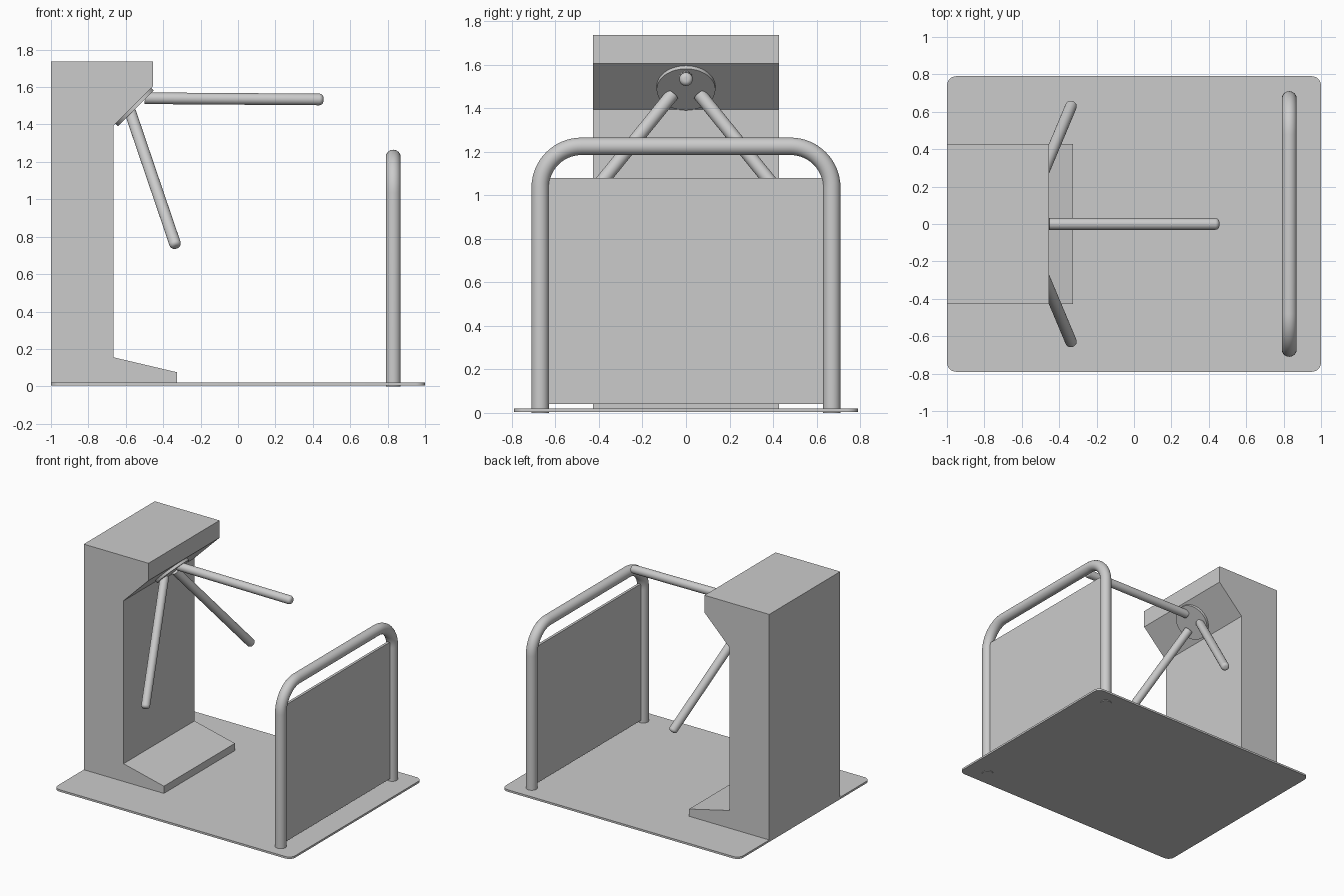
import bpy, bmesh, math
from mathutils import Vector, Matrix

if "Cube" in bpy.data.objects:
    bpy.data.objects.remove(bpy.data.objects["Cube"], do_unlink=True)

grey = bpy.data.materials.new("metal grey")
grey.use_nodes = True
COLOUR = (0.6, 0.6, 0.6, 1)
grey.diffuse_color = COLOUR
grey.node_tree.nodes["Principled BSDF"].inputs["Base Color"].default_value = COLOUR


def finish(name, bm, smooth=False):
    bmesh.ops.recalc_face_normals(bm, faces=bm.faces)
    mesh = bpy.data.meshes.new(name)
    bm.to_mesh(mesh)
    bm.free()
    mesh.materials.append(grey)
    obj = bpy.data.objects.new(name, mesh)
    bpy.context.collection.objects.link(obj)
    if smooth:
        bpy.ops.object.select_all(action="DESELECT")
        obj.select_set(True)
        bpy.context.view_layer.objects.active = obj
        bpy.ops.object.shade_smooth_by_angle(angle=math.radians(35))
    return obj


def box(name, low, high, corner=0):
    """Box between two corners, with optional rounded vertical edges."""
    low, high = Vector(low), Vector(high)
    bm = bmesh.new()
    bmesh.ops.create_cube(bm, size=1)
    bmesh.ops.scale(bm, vec=high - low, verts=bm.verts)
    bmesh.ops.translate(bm, vec=(low + high) / 2, verts=bm.verts)
    if corner:
        upright = [e for e in bm.edges
                   if abs(e.verts[0].co.z - e.verts[1].co.z) > 0.001]
        bmesh.ops.bevel(bm, geom=upright, offset=corner, segments=8,
                        profile=0.5, affect="EDGES")
    return finish(name, bm, corner > 0)


def extrude_profile(name, points, half_depth):
    """Side profile in x and z, extruded along y."""
    bm = bmesh.new()
    face = bm.faces.new([bm.verts.new((x, -half_depth, z)) for x, z in points])
    result = bmesh.ops.extrude_face_region(bm, geom=[face])
    moved = [g for g in result["geom"] if isinstance(g, bmesh.types.BMVert)]
    bmesh.ops.translate(bm, vec=(0, 2 * half_depth, 0), verts=moved)
    return finish(name, bm)


def rod(name, start, direction, length, radius, round_end=0):
    """Cylinder from a start point, with an optional rounded far rim."""
    bm = bmesh.new()
    bmesh.ops.create_cone(bm, cap_ends=True, segments=48, radius1=radius,
                          radius2=radius, depth=length)
    bmesh.ops.translate(bm, vec=(0, 0, length / 2), verts=bm.verts)
    if round_end:
        rim = [e for e in bm.edges if all(v.co.z > length * 0.9 for v in e.verts)]
        bmesh.ops.bevel(bm, geom=rim, offset=round_end, segments=6,
                        profile=0.5, affect="EDGES")
    turn = Vector((0, 0, 1)).rotation_difference(direction).to_matrix().to_4x4()
    bmesh.ops.transform(bm, matrix=Matrix.Translation(start) @ turn, verts=bm.verts)
    return finish(name, bm, True)


# Floor plate
box("floor_plate", (-1, -0.79, 0.005), (1, 0.79, 0.02), 0.05)

# Pedestal: foot, column, head and lid
DEPTH = 0.427
extrude_profile("pedestal_foot", [(-1, 0.02), (-0.325, 0.02), (-0.325, 0.075),
                                  (-0.665, 0.155), (-1, 0.155)], DEPTH)
box("pedestal_column", (-1, -DEPTH, 0.155), (-0.665, DEPTH, 1.395))
extrude_profile("pedestal_head", [(-1, 1.395), (-0.665, 1.395), (-0.455, 1.605),
                                  (-0.455, 1.653), (-1, 1.653)], DEPTH)
box("pedestal_lid", (-1, -DEPTH, 1.653), (-0.455, DEPTH, 1.737))

# Rotating hub on the sloping face, with three arms spread around its axis
axis = Vector((1, 0, -1)).normalized()
outward = Vector((1, 0, 1)).normalized()
hub = Vector((-0.56, 0, 1.5))
rod("hub_disc", hub - axis * 0.01, axis, 0.03, 0.135)
cone = math.radians(44.6)
for i, name in enumerate(("arm_level", "arm_back", "arm_front")):
    radial = Matrix.Rotation(i * math.tau / 3, 3, axis) @ outward
    direction = axis * math.cos(cone) + radial * math.sin(cone)
    rod(name, hub + axis * 0.015 + radial * 0.072, direction, 0.955, 0.031, 0.022)

# Guard rail: one bent tube
RAIL_X, HALF, TOP, BEND = 0.83, 0.67, 1.225, 0.19
path = [(RAIL_X, -HALF, 0)]
for side in (-1, 1):
    for step in range(17):
        t = step / 16 * math.pi / 2
        a = t if side < 0 else math.pi / 2 - t
        path.append((RAIL_X, side * (HALF - BEND + BEND * math.cos(a)),
                     TOP - BEND + BEND * math.sin(a)))
path.append((RAIL_X, HALF, 0))
bm = bmesh.new()
rings = []
for i, p in enumerate(path):
    p = Vector(p)
    before = Vector(path[max(i - 1, 0)])
    after = Vector(path[min(i + 1, len(path) - 1)])
    tangent = (after - p).normalized() if i == 0 else (p - before).normalized()
    if 0 < i < len(path) - 1:
        tangent = (tangent + (after - p).normalized()).normalized()
    across = Vector((1, 0, 0))
    normal = tangent.cross(across)
    rings.append([bm.verts.new(p + 0.04 * (across * math.cos(k * math.tau / 32)
                                           + normal * math.sin(k * math.tau / 32)))
                  for k in range(32)])
for one, two in zip(rings, rings[1:]):
    for k in range(32):
        j = (k + 1) % 32
        bm.faces.new((one[k], one[j], two[j], two[k]))
bm.faces.new(rings[0])
bm.faces.new(rings[-1])
finish("guard_rail", bm, True)

# Infill panel held between the rail legs
box("guard_panel", (RAIL_X - 0.01, -0.632, 0.04), (RAIL_X + 0.01, 0.632, 1.08))
